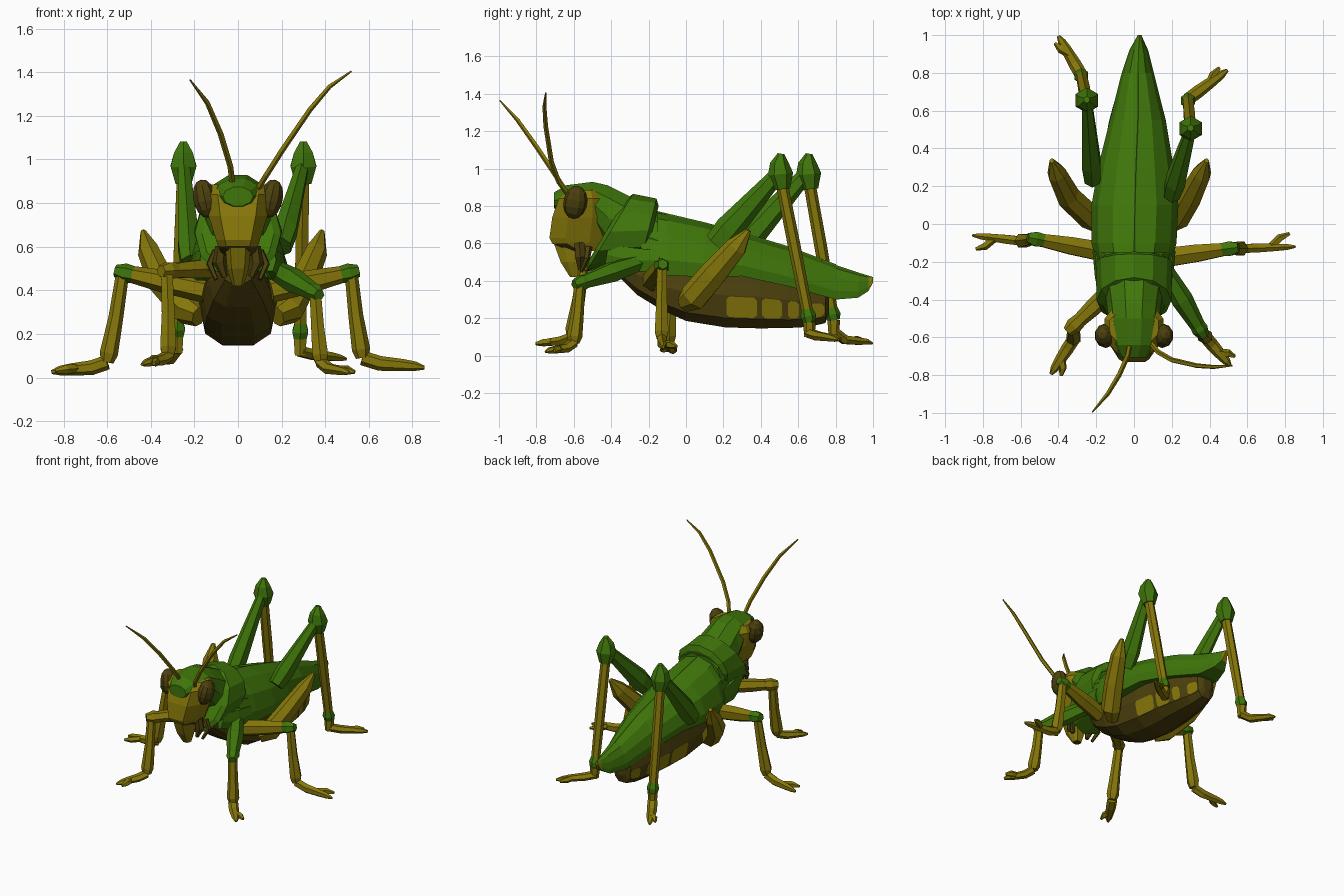
import bpy, bmesh
from math import sin, cos, pi, copysign
from mathutils import Vector

cube = bpy.data.objects.get("Cube")
if cube:
    bpy.data.objects.remove(cube, do_unlink=True)


def material(name, rgb):
    m = bpy.data.materials.new(name)
    m.use_nodes = True
    m.diffuse_color = (*rgb, 1)
    m.node_tree.nodes["Principled BSDF"].inputs["Base Color"].default_value = (*rgb, 1)
    return m


GREEN = material("leaf green", (0.05, 0.18, 0.003))
OCHRE = material("ochre", (0.24, 0.185, 0.003))
BROWN = material("dark brown", (0.072, 0.051, 0.004))


def skin(name, rings, mat, second=None, rule=None, inset=0):
    """Closed surface through a list of equal rings; faces passing the rule get the second colour."""
    bm = bmesh.new()
    loops = [[bm.verts.new(p) for p in ring] for ring in rings]
    n = len(loops[0])
    for a, b in zip(loops, loops[1:]):
        for i in range(n):
            j = (i + 1) % n
            bm.faces.new((a[i], a[j], b[j], b[i]))
    bm.faces.new(loops[0][::-1])
    bm.faces.new(loops[-1])
    bmesh.ops.recalc_face_normals(bm, faces=bm.faces)
    if rule:
        chosen = [f for f in bm.faces if rule(f.calc_center_median(), f.normal)]
        if inset:
            bmesh.ops.inset_individual(bm, faces=chosen, thickness=inset)
        for f in chosen:
            f.material_index = 1
        if inset:
            bmesh.ops.bevel(bm, geom=list({v for f in chosen for v in f.verts}), offset=inset * 2,
                            segments=1, affect='VERTICES', material=0)
    me = bpy.data.meshes.new(name)
    bm.to_mesh(me)
    bm.free()
    me.materials.append(mat)
    if second:
        me.materials.append(second)
    ob = bpy.data.objects.new(name, me)
    bpy.context.collection.objects.link(ob)


def tube(name, points, radii, mat, sides=6, flat=1.0):
    """Faceted limb along a path."""
    pts = [Vector(p) for p in points]
    d = pts[-1] - pts[0]
    axis = min(range(3), key=lambda k: abs(d[k]))
    ref = Vector([float(k == axis) for k in range(3)])
    rings = []
    for i, p in enumerate(pts):
        t = (pts[min(i + 1, len(pts) - 1)] - pts[max(i - 1, 0)]).normalized()
        u = ref.cross(t).normalized()
        v = t.cross(u)
        rings.append([p + radii[i] * (u * cos(a) + v * flat * sin(a))
                      for a in (2 * pi * k / sides for k in range(sides))])
    skin(name, rings, mat)


def oval(y, w, top, bottom, n=10, shear=0.0, power=1.0):
    """Upright oval cross-section, optionally leaning along y or squared off."""
    h = (top - bottom) / 2
    ring = []
    for k in range(n):
        c, s = (copysign(abs(t) ** power, t) for t in (cos(2 * pi * k / n), sin(2 * pi * k / n)))
        ring.append(Vector((w * c, y + shear * h * s, bottom + h + h * s)))
    return ring


# Folded wings with a roof-like section
ROOF = [(0, 1), (.5, .9), (.85, .62), (1, .25), (.94, 0)]
ROOF += [(-x, t) for x, t in ROOF[:0:-1]]
WING = [(-.24, .19, .78, .46, 0), (-.1, .225, .755, .43, 0), (.1, .23, .71, .42, .005),
        (.3, .2, .655, .425, .01), (.55, .148, .58, .37, .02), (.8, .085, .485, .3, .02),
        (.92, .05, .445, .31, .025), (.975, .022, .428, .345, .028), (1, .01, .42, .39, .03)]
skin("folded_wings", [[Vector((c + w * x, y, b + (t - b) * f)) for x, f in ROOF]
                      for y, w, t, b, c in WING],
     GREEN, OCHRE, lambda c, n: c.y > .98 and n.z < .4)
tube("wing_ridge", [(0, -.15, .765), (.005, .1, .706), (.01, .3, .652), (.02, .55, .577), (.02, .8, .482)],
     [.007] * 5, GREEN, 4)

# Abdomen with pale side spots
BELLY = [(-.37, .07, .55, .43), (-.26, .13, .55, .32), (-.13, .165, .5, .24), (0, .178, .5, .18),
         (.21, .175, .5, .145), (.385, .16, .49, .14), (.4, .158, .487, .14), (.52, .137, .46, .142),
         (.54, .133, .455, .142), (.61, .115, .44, .146), (.66, .1, .42, .15), (.745, .07, .4, .17),
         (.765, .035, .36, .23)]
SPOTS = [(.21, .385), (.4, .52), (.54, .61), (.66, .745)]
skin("abdomen", [oval(*s, power=.72) for s in BELLY], BROWN, OCHRE,
     lambda c, n: abs(n.x) > .6 and .2 < c.z < .3 and any(a < c.y < b for a, b in SPOTS), .008)

# Thorax with the crown of the head, then the leaning collar
skin("thorax", [oval(*s) for s in [(-.706, .07, .875, .785), (-.64, .11, .915, .76), (-.5, .135, .935, .7),
                                   (-.42, .145, .92, .56), (-.3, .165, .86, .48), (-.15, .19, .78, .45)]],
     GREEN)
skin("collar", [oval(*s) for s in [(-.43, .165, .83, .49, 12, .6), (-.405, .198, .865, .46, 12, .6),
                                   (-.2, .203, .84, .5, 12, .25), (-.18, .17, .8, .53, 12, .25)]], GREEN)
for s, side in ((1, "left"), (-1, "right")):
    tube(f"{side}_thorax_plate", [(s * .15, -.42, .54), (s * .175, -.28, .51), (s * .195, -.14, .51)],
         [.025, .032, .025], GREEN, 6, 2.4)

# Head, wide at the brow and narrowing to the mouth
HEAD = [(.56, .07, -.62, -.46), (.6, .09, -.715, -.45), (.63, .1, -.73, -.44), (.74, .135, -.715, -.43),
        (.84, .155, -.68, -.44), (.885, .13, -.63, -.47)]
MOUTH = [(.42, .025, -.62, -.57), (.5, .05, -.67, -.55), (.61, .06, -.71, -.52)]
OCT = [(-.6, 0), (.6, 0), (1, .3), (1, .75), (.7, 1), (-.7, 1), (-1, .75), (-1, .3)]
for name, shape in (("head", HEAD), ("mouth", MOUTH)):
    skin(name, [[Vector((w * x, f + (b - f) * t, z)) for x, t in OCT] for z, w, f, b in shape],
         OCHRE, BROWN, lambda c, n: n.z < -.6)
for s, side in ((1, "left"), (-1, "right")):
    tube(f"{side}_jaw", [(s * .075, -.57, .6), (s * .085, -.565, .53), (s * .06, -.565, .46)],
         [.03, .032, .014], BROWN)
    tube(f"{side}_palp", [(s * .1, -.52, .58), (s * .13, -.53, .52), (s * .1, -.56, .45)],
         [.02, .017, .01], BROWN, 5)
    bpy.ops.mesh.primitive_uv_sphere_add(segments=10, ring_count=7, location=(s * .152, -.592, .82))
    eye = bpy.context.object
    eye.name = f"{side}_eye"
    eye.scale = (.056, .064, .09)
    eye.rotation_euler = (-.15, s * .2, 0)
    eye.data.materials.append(BROWN)

# Antennae
tube("left_antenna", [(.08, -.62, .85), (.13, -.68, .93), (.2, -.72, 1.04), (.33, -.75, 1.23),
                      (.42, -.757, 1.335), (.52, -.75, 1.405)],
     [.014, .014, .014, .013, .011, .004], OCHRE, 5)
tube("right_antenna", [(-.02, -.62, .85), (-.035, -.7, .97), (-.08, -.8, 1.12), (-.14, -.9, 1.26),
                       (-.22, -.995, 1.365)], [.014, .014, .014, .012, .004], OCHRE, 5)


def foot(name, ankle, tip, fork):
    """Foot ending in a long toe and a short side toe."""
    a, b = Vector(ankle), Vector(tip)
    d = b - a
    out = Vector((-d.y, d.x, 0)).normalized() * fork
    heel, ball = a + d * .28, a + d * .65
    heel.z, ball.z = b.z + .02, b.z + .012
    tube(name, [a, heel, ball, a + d * .85, b], [.034, .034, .028, .022, .009], OCHRE, 6, .8)
    tube(name + "_toe", [ball - d * .12, a + d * .72 + out * .7, a + d * .9 + out],
         [.02, .022, .009], OCHRE, 5)


def leg(name, hip, knee, ankle, tip, thigh, joint, radii, fork=.05):
    """Walking leg: thigh, knee, shin and foot."""
    h, k, a = Vector(hip), Vector(knee), Vector(ankle)
    tube(name + "_thigh", [h, h.lerp(k, .5), k], radii, thigh)
    e = (k - h).normalized() * .045
    tube(name + "_knee", [k - e, k, k + e], [.039, .044, .028], joint)
    tube(name + "_shin", [k + e * .2, k.lerp(a, .5), k.lerp(a, .9), a], [.03, .034, .042, .03], OCHRE)
    foot(name + "_foot", ankle, tip, fork)


leg("left_front_leg", (.16, -.24, .5), (.35, -.56, .39), (.38, -.6, .07), (.51, -.75, .02),
    GREEN, GREEN, [.045, .058, .038])
leg("right_front_leg", (-.13, -.36, .5), (-.32, -.54, .49), (-.32, -.61, .1), (-.44, -.795, .06),
    OCHRE, OCHRE, [.05, .045, .034])
leg("left_middle_leg", (.15, -.18, .4), (.51, -.13, .48), (.57, -.13, .09), (.855, -.12, .045),
    OCHRE, GREEN, [.058, .053, .036], .07)
leg("right_middle_leg", (-.15, -.15, .4), (-.52, -.08, .48), (-.6, -.09, .07), (-.855, -.06, .025),
    OCHRE, GREEN, [.058, .053, .036], .07)


def hind_leg(side, hip, knee, ankle, tip):
    """Jumping leg: stout thigh, pointed knee, long shin and green ankle."""
    h, k, a = Vector(hip), Vector(knee), Vector(ankle)
    name = f"{side}_hind"
    tube(name + "_thigh", [h, h.lerp(k, .2), h.lerp(k, .6), k], [.064, .076, .058, .04], GREEN, 6, .75)
    tube(name + "_knee", [k + Vector(o) for o in ((0, .015, -.09), (0, .005, -.01), (0, 0, .05), (0, .008, .1))],
         [.042, .068, .05, .018], GREEN)
    tube(name + "_shin", [k, k.lerp(a, .5), a], [.032, .034, .03], OCHRE)
    tube(name + "_ankle", [k.lerp(a, .91), k.lerp(a, .96), a], [.03, .042, .034], GREEN)
    foot(name + "_foot", a - Vector((0, 0, .06)), tip, .035)
    tube(name + "_heel", [a, a - Vector((0, 0, .08))], [.034, .028], OCHRE)


hind_leg("left", (.2, .16, .6), (.3, .5, .98), (.285, .66, .18), (.495, .815, .085))
hind_leg("right", (-.22, .24, .52), (-.25, .65, .98), (-.28, .79, .19), (-.4, .995, .065))

# Leaf-shaped side limbs
for s, side in ((1, "left"), (-1, "right")):
    e = .05 if s < 0 else 0
    tube(f"{side}_side_leaf", [(s * .18, -.01, .28), (s * .235, .04, .31), (s * (.3 + e), .15, .44),
                               (s * (.36 + e), .27, .58), (s * (.385 + e), .335, .67)],
         [.05, .078, .075, .06, .015], OCHRE, 7, .85)
